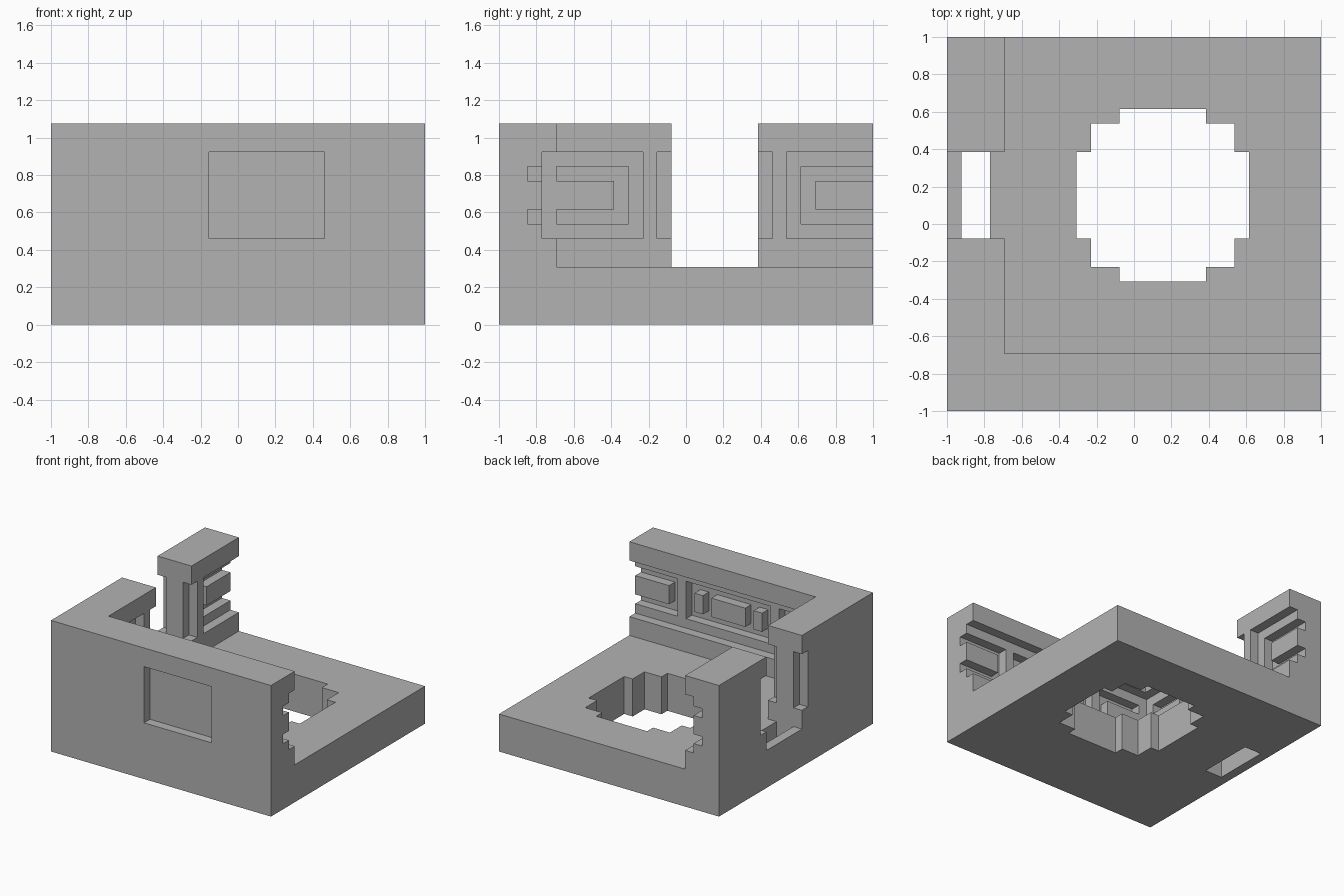
import bpy
import bmesh

UNIT = 1 / 13          # the room is laid out on a 26 x 26 x 14 grid
MID = 15               # the carved pattern mirrors about this grid line

if "Cube" in bpy.data.objects:
    bpy.data.objects.remove(bpy.data.objects["Cube"], do_unlink=True)

grey = bpy.data.materials.new("stone_grey")
grey.use_nodes = True
grey.diffuse_color = (0.448, 0.448, 0.448, 1)
grey.node_tree.nodes["Principled BSDF"].inputs["Base Color"].default_value = grey.diffuse_color


def box(name, xs, ys, zs):
    """Box between grid lines, given as (low, high) for each axis."""
    bm = bmesh.new()
    bmesh.ops.create_cube(bm, size=1)
    for v in bm.verts:
        x, y, z = [b if c > 0 else a for c, (a, b) in zip(v.co, (xs, ys, zs))]
        v.co = (x * UNIT - 1, y * UNIT - 1, z * UNIT)
    mesh = bpy.data.meshes.new(name)
    bm.to_mesh(mesh)
    bm.free()
    mesh.materials.append(grey)
    obj = bpy.data.objects.new(name, mesh)
    bpy.context.collection.objects.link(obj)
    return obj


def carve(body, xs, ys, zs):
    """Cut a box out of the body and bake the result."""
    cutter = box("cutter", xs, ys, zs)
    cutter.hide_render = True
    mod = body.modifiers.new("cut", 'BOOLEAN')
    mod.operation = 'DIFFERENCE'
    mod.solver = 'EXACT'
    mod.object = cutter
    graph = bpy.context.evaluated_depsgraph_get()
    baked = bpy.data.meshes.new_from_object(body.evaluated_get(graph))
    body.modifiers.clear()
    body.data = baked
    bpy.data.objects.remove(cutter, do_unlink=True)


def both(span):
    """A span and its mirror image about the middle grid line."""
    a, b = span
    return [(a, b), (2 * MID - b, 2 * MID - a)]


# Room body: floor with a front wall and a side wall
room = box("room_body", (0, 26), (0, 26), (0, 14))
carve(room, (4, 27), (4, 27), (4, 15))

# Doorway through the side wall, with a slot in its threshold
carve(room, (-1, 5), (12, 18), (4, 15))
carve(room, (1, 3), (12, 18), (-1, 5))

# Stepped round opening in the floor
for xs, ys in (((10, 20), (10, 20)), ((12, 18), (9, 21)), ((9, 21), (12, 18))):
    carve(room, xs, ys, (-1, 5))

# Shallow window panel outside, and the shallow bands inside
carve(room, (11, 19), (-1, 1), (6, 12))
carve(room, (3, 27), (3, 5), (6, 12))
for ys in both((3, 10)):
    carve(room, (3, 5), ys, (6, 12))

# Notched corners of the door jambs
for ys in both((11, 13)):
    for xs in ((-1, 1), (3, 5)):
        carve(room, xs, ys, (6, 12))

# Deep recesses within the bands
for xs in both((4, 9)) + [(10, 20)]:
    carve(room, (xs[0], xs[1] + (xs[1] == 26)), (2, 5), (7, 11))
for ys in both((4, 9)):
    carve(room, (2, 5), (ys[0], ys[1] + (ys[1] == 26)), (7, 11))

# Raised blocks in the deep recesses
for xs in both((4, 8)) + both((11, 12)) + [(13, 17)]:
    box("front_wall_block", xs, (2, 3), (8, 10))
for ys in both((4, 8)):
    box("side_wall_block", (2, 3), ys, (8, 10))
